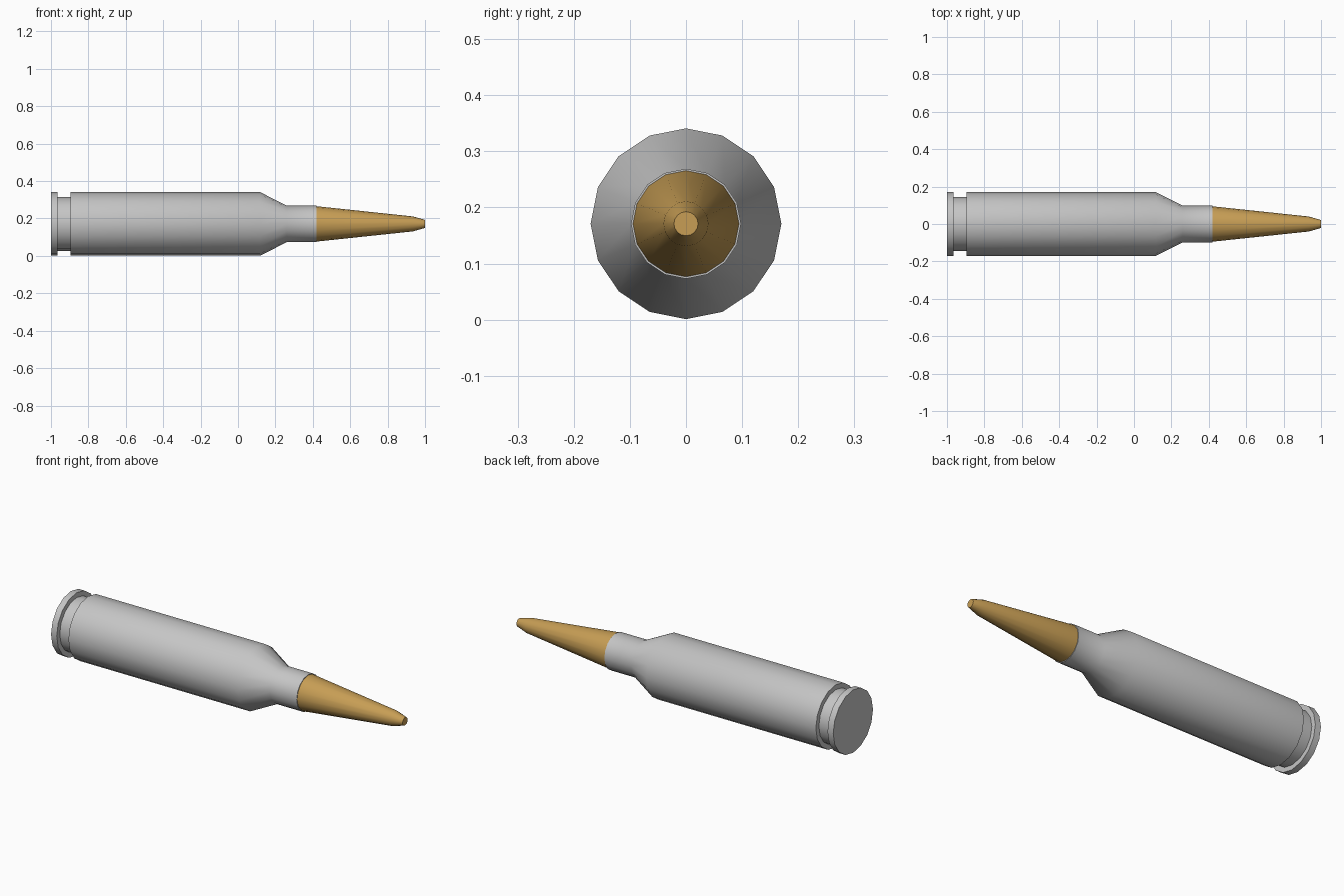
import bpy, bmesh, math

if "Cube" in bpy.data.objects:
    bpy.data.objects.remove(bpy.data.objects["Cube"])

SIDES = 16
AXIS_Z = 0.171


def material(name, rgb):
    m = bpy.data.materials.new(name)
    m.diffuse_color = (*rgb, 1)
    m.use_nodes = True
    m.node_tree.nodes["Principled BSDF"].inputs["Base Color"].default_value = m.diffuse_color
    return m


def lathe(name, profile, mat):
    """Revolve (x, radius) points about the long axis and cap both ends."""
    bm = bmesh.new()
    rings = []
    for x, r in profile:
        angles = [2 * math.pi * i / SIDES for i in range(SIDES)]
        rings.append([bm.verts.new((x, r * math.sin(a), AXIS_Z + r * math.cos(a))) for a in angles])
    for a, b in zip(rings, rings[1:]):
        for i in range(SIDES):
            j = (i + 1) % SIDES
            bm.faces.new((a[i], a[j], b[j], b[i]))
    bm.faces.new(rings[0])
    bm.faces.new(rings[-1])
    bmesh.ops.recalc_face_normals(bm, faces=bm.faces[:])
    mesh = bpy.data.meshes.new(name)
    bm.to_mesh(mesh)
    bm.free()
    mesh.materials.append(mat)
    ob = bpy.data.objects.new(name, mesh)
    bpy.context.collection.objects.link(ob)
    bpy.context.view_layer.objects.active = ob
    ob.select_set(True)
    bpy.ops.object.shade_smooth_by_angle(angle=math.radians(30))
    ob.select_set(False)
    return ob


steel = material("steel grey", (0.56, 0.56, 0.56))
brass = material("brass", (0.57, 0.34, 0.09))

# casing: rim, groove, body, shoulder and neck
lathe("casing", [(-1.0, 0.17), (-0.966, 0.17), (-0.966, 0.144), (-0.896, 0.144),
                 (-0.896, 0.17), (0.118, 0.17), (0.26, 0.098), (0.42, 0.098)], steel)

# tapered tip, seated in the neck
lathe("tip", [(0.40, 0.0945), (0.42, 0.0945), (0.935, 0.04), (1.0, 0.0215)], brass)
